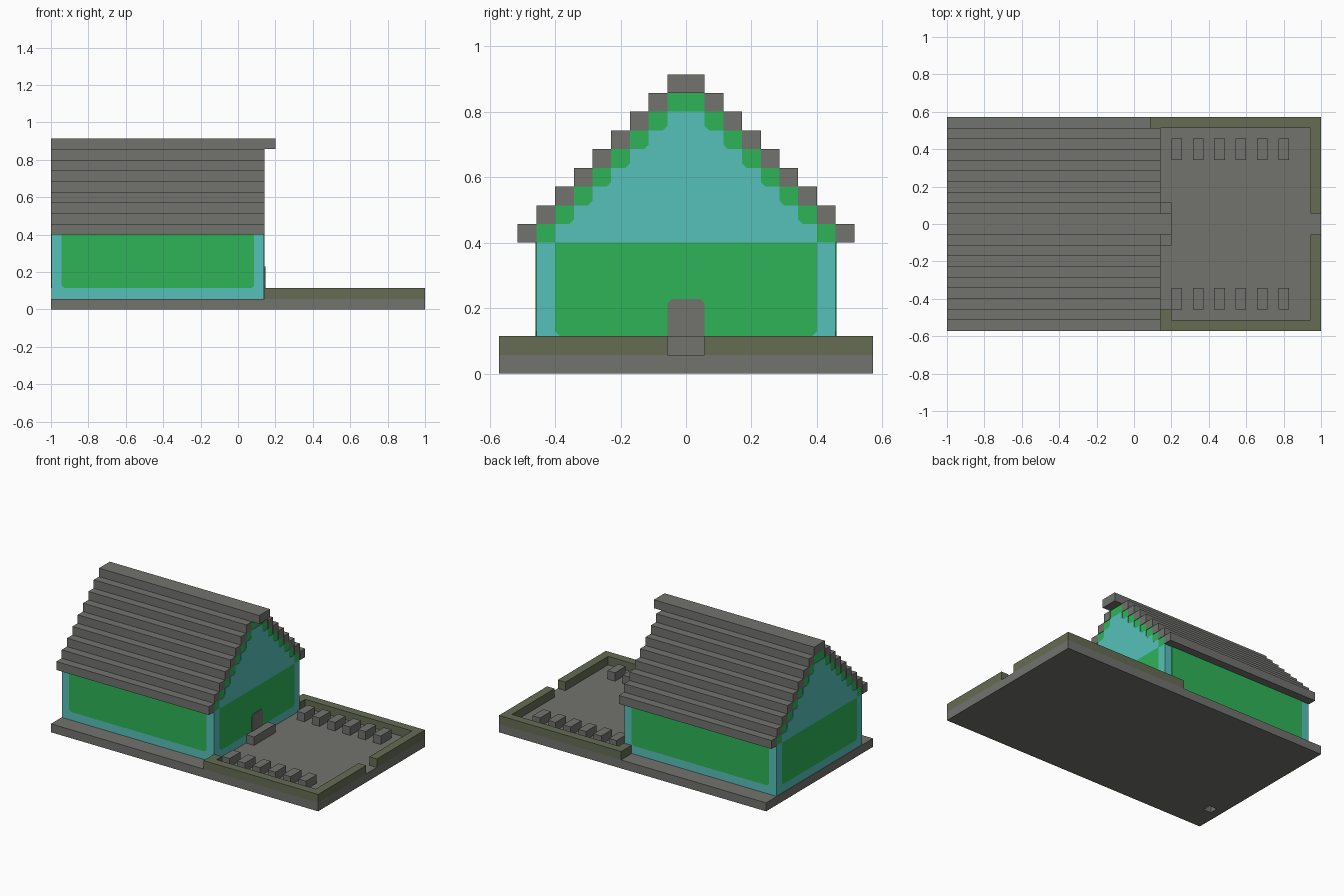
import bpy
import bmesh

cube = bpy.data.objects.get("Cube")
if cube:
    bpy.data.objects.remove(cube, do_unlink=True)

U = 2 / 35      # one block
T = 0.003       # painted plate thickness
C = 0.014       # softened corner size of painted areas


def material(name, rgb):
    m = bpy.data.materials.new(name)
    m.use_nodes = True
    m.diffuse_color = (*rgb, 1)
    m.node_tree.nodes["Principled BSDF"].inputs["Base Color"].default_value = (*rgb, 1)
    return m


STONE = material("grey stone", (0.168, 0.168, 0.155))
GREEN = material("bright green", (0.027, 0.456, 0.095))
TEAL = material("teal", (0.093, 0.527, 0.491))
MOSS = material("mossy stone", (0.133, 0.150, 0.089))


def finish(name, bm, mat):
    bmesh.ops.recalc_face_normals(bm, faces=bm.faces)
    mesh = bpy.data.meshes.new(name)
    bm.to_mesh(mesh)
    bm.free()
    mesh.materials.append(mat)
    ob = bpy.data.objects.new(name, mesh)
    bpy.context.collection.objects.link(ob)
    return ob


def boxes(name, mat, *spans):
    """Boxes given as (x0, x1, y0, y1, z0, z1)."""
    bm = bmesh.new()
    for x0, x1, y0, y1, z0, z1 in spans:
        verts = bmesh.ops.create_cube(bm, size=1)["verts"]
        bmesh.ops.scale(bm, vec=(x1 - x0, y1 - y0, z1 - z0), verts=verts)
        bmesh.ops.translate(bm, vec=((x0 + x1) / 2, (y0 + y1) / 2, (z0 + z1) / 2), verts=verts)
    return finish(name, bm, mat)


def prism(name, mat, outline, lo, hi, axis="x"):
    """Extrude an outline of (across, z) points along an axis."""
    place = (lambda a, z, d: (d, a, z)) if axis == "x" else (lambda a, z, d: (a, d, z))
    bm = bmesh.new()
    face = bm.faces.new([bm.verts.new(place(a, z, lo)) for a, z in outline])
    new = bmesh.ops.extrude_face_region(bm, geom=[face])["geom"]
    shift = place(0, 0, hi - lo)
    bmesh.ops.translate(bm, vec=shift, verts=[v for v in new if isinstance(v, bmesh.types.BMVert)])
    return finish(name, bm, mat)


def mirrored(half):
    return half + [(-a, z) for a, z in reversed(half)]


def panel(a0, a1, z0, z1):
    """Rectangle with softened lower corners."""
    return [(a0 + C, z0), (a1 - C, z0), (a1, z0 + C), (a1, z1), (a0, z1), (a0, z0 + C)]


# Ground slab with one missing block in its underside
W = 10 * U
slab = boxes("ground_slab", STONE, (-1, 1, -W, W, 0, U))
hole = boxes("slab_notch_cutter", STONE, (-1 + U, -1 + 2 * U, -7 * U, -6 * U, -U, U * 0.95))
hole.hide_render = True
hole.hide_viewport = True
hole.display_type = "WIRE"
cut = slab.modifiers.new("notch", "BOOLEAN")
cut.operation = "DIFFERENCE"
cut.solver = "EXACT"
cut.object = hole

# House body and stepped gable
X0, X1 = -1, -1 + 20 * U
EAVE = 7 * U
boxes("house_walls", TEAL, (X0 + T, X1 - T, -8 * U, 8 * U, U, EAVE))
gable = []
for k in range(8):
    gable += [((8 - k) * U, EAVE + k * U), ((8 - k) * U, EAVE + (k + 1) * U)]
prism("gable_body", GREEN, mirrored(gable), X0 + T, X1 - T)

# Painted areas of both gable ends
fill = [(7 * U, EAVE)]
for k in range(6):
    z, a = EAVE + (k + 1) * U, (6 - k) * U
    fill += [((7 - k) * U, z), (a + C, z), (a, z + C)]
fill.append((U, EAVE + 7 * U))
corner_fill = mirrored(fill)
for side, lo in (("back", X0), ("yard", X1 - T)):
    prism(side + "_gable_paint", TEAL, corner_fill, lo, lo + T)
    prism(side + "_wall_paint", GREEN, panel(-7 * U, 7 * U, 2 * U, EAVE), lo, lo + T)

# Painted areas of the long walls
for side, lo in (("right", -8 * U - T), ("left", 8 * U)):
    prism(side + "_wall_paint", GREEN, panel(X0 + U, X1 - U, 2 * U, EAVE), lo, lo + T, "y")

# Doorway and its step
door = mirrored([(U, U), (U, 4 * U - C), (U - C, 4 * U)])
prism("door", STONE, door, X1 - T, X1 + T)
boxes("door_step", STONE, (X1, X1 + U, -2 * U, 2 * U, U, 2 * U))

# Stepped roof and ridge
courses = []
for k in range(8):
    z = EAVE + k * U
    for s in (-1, 1):
        y0, y1 = sorted((s * (8 - k) * U, s * (9 - k) * U))
        courses.append((X0, X1, y0, y1, z, z + U))
boxes("roof_courses", STONE, *courses)
boxes("roof_ridge", STONE, (X0, X1 + U, -U, U, EAVE + 8 * U, EAVE + 9 * U))

# Yard wall with a gate gap
boxes("front_yard_wall", MOSS, (X1, 1, -W, -W + U, U, 2 * U),
      (X1, X1 + U, -W + U, -8 * U, U, 2 * U))
boxes("back_yard_wall", MOSS, (X1 - U, 1, W - U, W, U, 2 * U),
      (X1 - U, X1, 8 * U + T, W - U, U, 2 * U))
boxes("gate_wall", MOSS, (1 - U, 1, -W + U, -U, U, 2 * U),
      (1 - U, 1, U, W - U, U, 2 * U))

# Two rows of stone blocks in the yard
for side, y in (("right", -8 * U), ("left", 6 * U)):
    row = []
    for i in range(6):
        x = X1 + U + 2 * i * U
        row.append((x, x + U, y, y + 2 * U, U, 2 * U))
    boxes(side + "_stone_row", STONE, *row)
